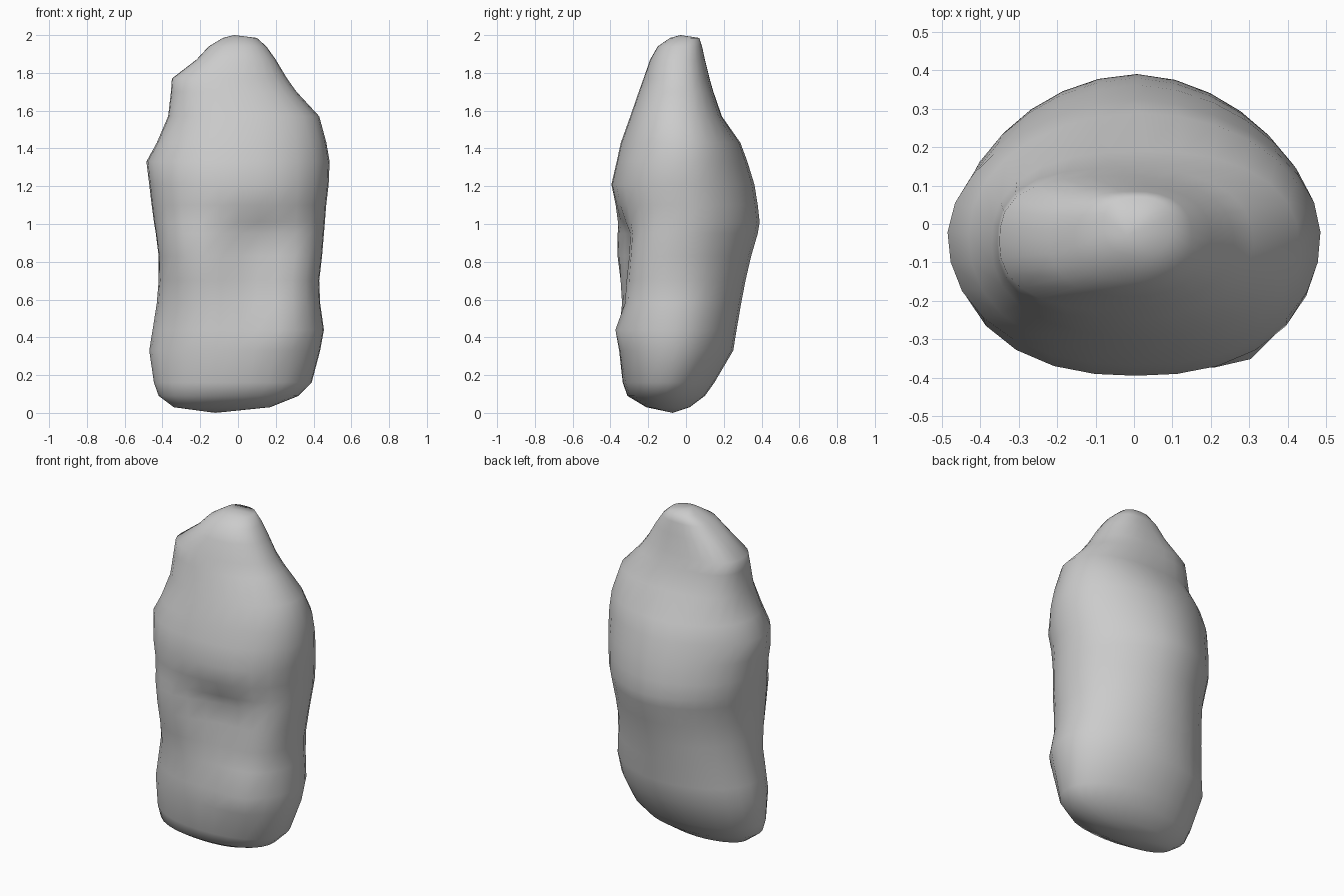
import bpy, bmesh
from math import sin, cos, pi, exp

# Horizontal sections of the boulder: z, left x, right x, front y, back y
SECTIONS = [
    (0.03, -0.34, 0.17, -0.21, 0.02),
    (0.09, -0.42, 0.32, -0.31, 0.10),
    (0.16, -0.445, 0.39, -0.335, 0.15),
    (0.33, -0.47, 0.435, -0.365, 0.25),
    (0.44, -0.452, 0.455, -0.375, 0.268),
    (0.58, -0.43, 0.435, -0.37, 0.292),
    (0.70, -0.42, 0.43, -0.39, 0.315),
    (0.83, -0.42, 0.445, -0.40, 0.345),
    (0.95, -0.435, 0.455, -0.395, 0.38),
    (1.01, -0.445, 0.46, -0.385, 0.39),
    (1.10, -0.457, 0.467, -0.38, 0.38),
    (1.21, -0.47, 0.48, -0.395, 0.362),
    (1.33, -0.485, 0.485, -0.367, 0.325),
    (1.43, -0.43, 0.468, -0.345, 0.288),
    (1.57, -0.37, 0.43, -0.295, 0.19),
    (1.70, -0.355, 0.31, -0.25, 0.145),
    (1.77, -0.35, 0.26, -0.225, 0.125),
    (1.87, -0.22, 0.20, -0.19, 0.10),
    (1.94, -0.155, 0.15, -0.15, 0.085),
    (1.985, -0.08, 0.10, -0.085, 0.07),
]
# Corner squareness by height: z, front left, front right, back left, back right
CORNERS = [
    (0.0, 2.0, 2.4, 2.0, 1.9),
    (0.4, 1.9, 2.5, 2.1, 1.85),
    (0.65, 2.1, 2.5, 2.1, 1.85),
    (0.9, 2.7, 2.5, 1.9, 1.75),
    (1.35, 2.2, 2.3, 1.75, 1.85),
    (1.65, 2.4, 2.0, 2.8, 2.4),
    (2.0, 2.3, 2.2, 2.8, 2.5),
]
# Front hollows and bumps: x, z, x radius, z radius, depth (positive = inward)
DENTS = [
    (0.12, 0.90, 0.23, 0.13, 0.105),
    (0.08, 0.67, 0.22, 0.13, 0.065),
    (0.00, 0.42, 0.14, 0.12, 0.02),
    (0.27, 0.44, 0.09, 0.10, -0.035),
]
SIDES = 28


def corner_power(z, right, back):
    k = 1 + right + 2 * back
    for a, b in zip(CORNERS, CORNERS[1:]):
        if z <= b[0]:
            t = (z - a[0]) / (b[0] - a[0])
            return a[k] + (b[k] - a[k]) * t


def section_point(section, angle):
    z, x0, x1, y0, y1 = section
    c, s = cos(angle), sin(angle)
    n = corner_power(z, c > 0, s > 0)
    r = (abs(c) ** n + abs(s) ** n) ** (-1 / n)
    x = (x0 + x1) / 2 + (x1 - x0) / 2 * c * r
    y = (y0 + y1) / 2 + (y1 - y0) / 2 * s * r
    if s < 0:
        for dx, dz, rx, rz, depth in DENTS:
            y += depth * min(1, -s * 1.5) * exp(-((x - dx) / rx) ** 2 - ((z - dz) / rz) ** 2)
    return x, y, z


# Loft the sections into one closed stone
bm = bmesh.new()
rings = [[bm.verts.new(section_point(sec, 2 * pi * i / SIDES)) for i in range(SIDES)]
         for sec in SECTIONS]
for low, high in zip(rings, rings[1:]):
    for i in range(SIDES):
        j = (i + 1) % SIDES
        bm.faces.new((low[i], low[j], high[j], high[i]))

# Close the base and the crown
base = bm.verts.new((-0.12, -0.07, 0.0))
crown = bm.verts.new((-0.02, -0.03, 2.0))
for i in range(SIDES):
    j = (i + 1) % SIDES
    bm.faces.new((rings[0][j], rings[0][i], base))
    bm.faces.new((rings[-1][i], rings[-1][j], crown))
bmesh.ops.recalc_face_normals(bm, faces=bm.faces)
for face in bm.faces:
    face.smooth = True

mesh = bpy.data.meshes.new("standing_boulder")
bm.to_mesh(mesh)
bm.free()
boulder = bpy.data.objects.new("standing_boulder", mesh)
bpy.context.collection.objects.link(boulder)
